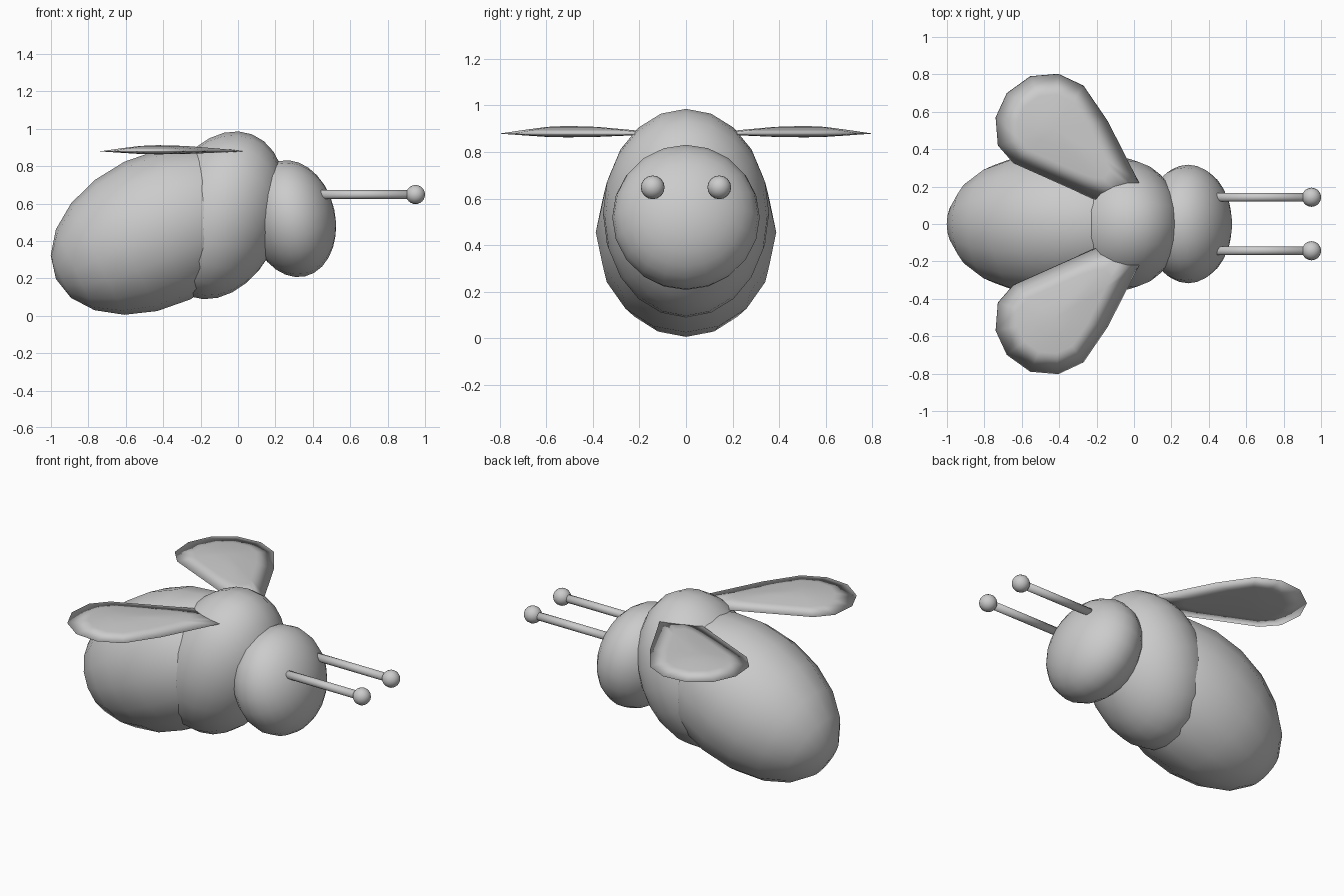
import bpy, bmesh, math
from mathutils import Matrix, Vector

if "Cube" in bpy.data.objects:
    bpy.data.objects.remove(bpy.data.objects["Cube"])

grey = bpy.data.materials.new("plain grey")
grey.diffuse_color = (0.6, 0.6, 0.6, 1)
grey.use_nodes = True
grey.node_tree.nodes["Principled BSDF"].inputs["Base Color"].default_value = grey.diffuse_color


def finish(bm, name):
    bmesh.ops.recalc_face_normals(bm, faces=bm.faces)
    me = bpy.data.meshes.new(name)
    bm.to_mesh(me)
    bm.free()
    me.materials.append(grey)
    for p in me.polygons:
        p.use_smooth = True
    ob = bpy.data.objects.new(name, me)
    bpy.context.collection.objects.link(ob)
    return ob


def ellipsoid(name, loc, radii, tilt=0.0, seg=16, rings=10, along_x=True):
    """Scaled sphere; tilt lifts its +x end, in degrees."""
    bm = bmesh.new()
    bmesh.ops.create_uvsphere(bm, u_segments=seg, v_segments=rings, radius=1)
    pole = Matrix.Rotation(math.pi / 2, 4, 'Y') if along_x else Matrix()
    m = (Matrix.Translation(loc) @ Matrix.Rotation(math.radians(-tilt), 4, 'Y')
         @ Matrix.Diagonal((*radii, 1)) @ pole)
    bm.transform(m)
    return finish(bm, name)


# Body
ellipsoid("abdomen", (-0.432, 0, 0.455), (0.60, 0.388, 0.408), 25.5)
ellipsoid("thorax", (-0.092, 0, 0.537), (0.328, 0.357, 0.464), -21, 20, 14)
ellipsoid("head", (0.29, 0, 0.519), (0.23, 0.317, 0.316), 12.5, 20, 14)


# Antennae: a straight rod with a ball at the tip
def rod(name, x0, x1, y, z, r):
    bm = bmesh.new()
    bmesh.ops.create_cone(bm, cap_ends=True, segments=16, radius1=r, radius2=r, depth=x1 - x0)
    bm.transform(Matrix.Translation(((x0 + x1) / 2, y, z)) @ Matrix.Rotation(math.pi / 2, 4, 'Y'))
    finish(bm, name)


for side, s in (("left", 1), ("right", -1)):
    rod(side + "_antenna", 0.42, 0.95, s * 0.143, 0.648, 0.024)
    ellipsoid(side + "_antenna_tip", (0.949, s * 0.143, 0.648), (0.051,) * 3, 0, 16, 12)

# Wings: thin lens lofted from one outline; the root is hidden in the thorax
OUTLINE = [(0.02, 0.235), (-0.14, 0.55), (-0.27, 0.74), (-0.405, 0.803), (-0.555, 0.79),
           (-0.68, 0.70), (-0.74, 0.57), (-0.728, 0.42), (-0.645, 0.325), (-0.22, 0.135),
           (-0.09, 0.09), (0.0, 0.08), (0.06, 0.15)]
CENTRE = Vector((-0.43, 0.51))
Z_EDGE = 0.879


def wing(name, s):
    bm = bmesh.new()

    def ring(t, dz):
        pts = [CENTRE + (Vector(p) - CENTRE) * t for p in OUTLINE]
        return [bm.verts.new((p.x, s * p.y, Z_EDGE + dz)) for p in pts]

    edge = ring(1, 0)
    n = len(edge)
    for h in (0.033, -0.016):
        prev = edge
        for t, f in ((0.62, 0.5), (0.3, 0.88)):
            cur = ring(t, h * f)
            for i in range(n):
                j = (i + 1) % n
                bm.faces.new((prev[i], prev[j], cur[j], cur[i]))
            prev = cur
        tip = bm.verts.new((CENTRE.x, s * CENTRE.y, Z_EDGE + h))
        for i in range(n):
            bm.faces.new((prev[i], prev[(i + 1) % n], tip))
    finish(bm, name)


wing("left_wing", 1)
wing("right_wing", -1)
